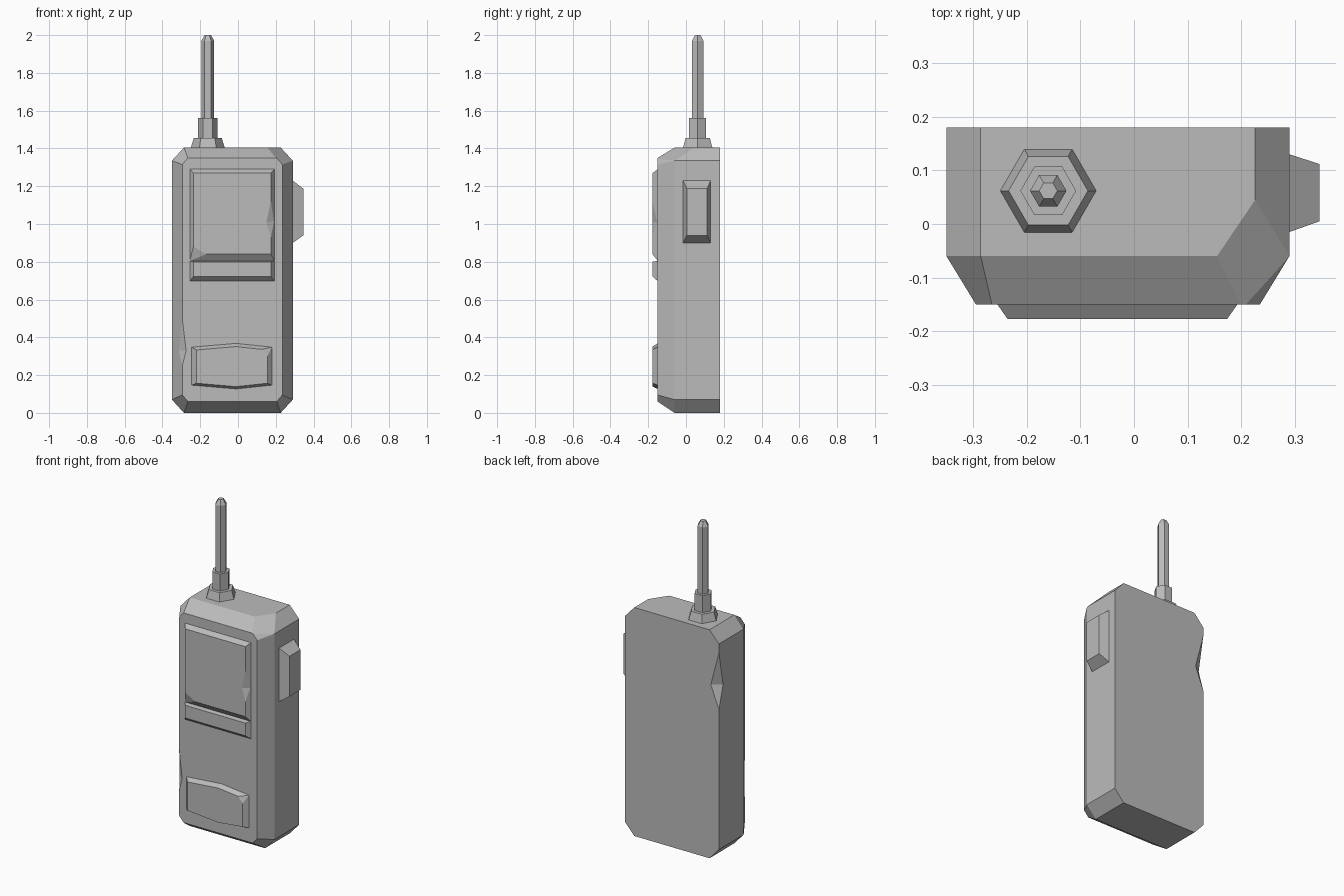
import bpy, bmesh
from mathutils import Vector

cube = bpy.data.objects.get("Cube")
if cube:
    bpy.data.objects.remove(cube)

grey = bpy.data.materials.new("plain_grey")
grey.use_nodes = True
COLOUR = (0.5, 0.5, 0.5, 1)
grey.diffuse_color = COLOUR
grey.node_tree.nodes["Principled BSDF"].inputs["Base Color"].default_value = COLOUR


def finish(name, bm):
    bmesh.ops.recalc_face_normals(bm, faces=bm.faces)
    mesh = bpy.data.meshes.new(name)
    bm.to_mesh(mesh)
    bm.free()
    mesh.materials.append(grey)
    obj = bpy.data.objects.new(name, mesh)
    bpy.context.collection.objects.link(obj)
    return obj


def loft(name, rings):
    """Solid skinned through matching rings of points, capped at both ends."""
    bm = bmesh.new()
    loops = [[bm.verts.new(p) for p in ring] for ring in rings]
    n = len(loops[0])
    for a, b in zip(loops, loops[1:]):
        for i in range(n):
            j = (i + 1) % n
            bm.faces.new((a[i], a[j], b[j], b[i]))
    bm.faces.new(loops[0])
    bm.faces.new(loops[-1])
    return finish(name, bm)


def octagon(y, x0, x1, z0, z1, cx, cz):
    return [(x0 + cx, y, z0), (x1 - cx, y, z0), (x1, y, z0 + cz), (x1, y, z1 - cz),
            (x1 - cx, y, z1), (x0 + cx, y, z1), (x0, y, z1 - cz), (x0, y, z0 + cz)]


def rect(y, x0, x1, z0, z1):
    return [(x0, y, z0), (x1, y, z0), (x1, y, z1), (x0, y, z1)]


def chop(obj, p0, p1, p2):
    """Slice a corner off, on the side away from the part's middle."""
    p0, p1, p2 = map(Vector, (p0, p1, p2))
    normal = (p1 - p0).cross(p2 - p0).normalized()
    middle = sum((v.co for v in obj.data.vertices), Vector()) / len(obj.data.vertices)
    if normal.dot(middle - p0) > 0:
        normal.negate()
    bm = bmesh.new()
    bm.from_mesh(obj.data)
    bmesh.ops.bisect_plane(bm, geom=bm.verts[:] + bm.edges[:] + bm.faces[:],
                           plane_co=p0, plane_no=normal, clear_outer=True)
    bmesh.ops.holes_fill(bm, edges=[e for e in bm.edges if e.is_boundary])
    bmesh.ops.recalc_face_normals(bm, faces=bm.faces)
    bm.to_mesh(obj.data)
    bm.free()


def notch(obj, top, bottom, side_a, side_b):
    """Cut a wedge out of an edge, deepest along the line side_a to side_b."""
    middle = (Vector(side_a) + Vector(side_b)) / 2
    bm = bmesh.new()
    for p in (top, bottom, side_a, side_b):
        bm.verts.new(middle + (Vector(p) - middle) * 1.5)
    bmesh.ops.convex_hull(bm, input=bm.verts[:])
    cutter = finish("notch_cutter", bm)
    cutter.hide_render = True
    mod = obj.modifiers.new("notch", 'BOOLEAN')
    mod.operation, mod.solver, mod.object = 'DIFFERENCE', 'EXACT', cutter
    bpy.context.view_layer.objects.active = obj
    bpy.ops.object.modifier_apply(modifier=mod.name)
    bpy.data.objects.remove(cutter)


BACK, MID, FRONT, RAISED = 0.18, -0.06, -0.15, -0.177

# Body with a bevelled front, one chipped corner and two chipped edges
body = loft("body", [octagon(BACK, -0.35, 0.29, 0, 1.405, 0.064, 0.07),
                     octagon(MID, -0.35, 0.29, 0, 1.405, 0.064, 0.07),
                     octagon(FRONT, -0.295, 0.235, 0.06, 1.35, 0.03, 0.035)])
chop(body, (0.226, 0.045, 1.405), (0.155, MID, 1.405), (0.2, FRONT, 1.35))
notch(body, (-0.35, BACK, 1.28), (-0.35, BACK, 0.93), (-0.295, BACK, 1.07), (-0.35, 0.14, 1.07))
notch(body, (-0.295, FRONT, 0.5), (-0.295, FRONT, 0.25),
      (-0.275, FRONT, 0.33), (-0.313, -0.12, 0.33))

# Screen and the bar below it
screen = loft("screen", [rect(FRONT, -0.255, 0.193, 0.805, 1.29),
                         rect(RAISED, -0.236, 0.174, 0.84, 1.27)])
chop(screen, (-0.236, RAISED, 0.88), (-0.17, RAISED, 0.84), (-0.25, -0.152, 0.81))
notch(screen, (0.174, RAISED, 1.12), (0.174, RAISED, 0.93),
      (0.15, RAISED, 1.01), (0.19, -0.154, 1.01))
loft("screen_bar", [rect(FRONT, -0.255, 0.193, 0.698, 0.805),
                    rect(RAISED, -0.236, 0.174, 0.722, 0.8)])


# Speaker panel with peaked top and bottom edges
def panel(y, x0, x1, z0, z1, peak):
    mid = -0.01
    return [(x0, y, z0), (mid, y, z0 - peak), (x1, y, z0),
            (x1, y, z1), (mid, y, z1 + peak), (x0, y, z1)]


speaker = loft("speaker_panel", [panel(FRONT, -0.245, 0.18, 0.147, 0.348, 0.02),
                                 panel(RAISED, -0.22, 0.155, 0.157, 0.333, 0.018)])
chop(speaker, (0.125, RAISED, 0.336), (0.155, RAISED, 0.3), (0.178, -0.152, 0.345))

# Side button
loft("side_button", [[(x, y, z) for y, z in ((y0, z0), (y1, z0), (y1, z1), (y0, z1))]
                     for x, y0, y1, z0, z1 in ((0.29, -0.015, 0.13, 0.9, 1.23),
                                               (0.346, 0.005, 0.112, 0.94, 1.187))])


# Antenna made of three six-sided sections
def hexagonal(name, *sections):
    bm = bmesh.new()
    loops = []
    for radius, z in sections:
        ring = bmesh.ops.create_circle(bm, segments=6, radius=radius)["verts"]
        # circle points start on the y axis, so swap axes to point along x
        loops.append([(-0.16 + v.co.y, 0.062 + v.co.x, z) for v in ring])
    bm.free()
    return loft(name, loops)


hexagonal("antenna_base", (0.091, 1.4), (0.074, 1.455))
hexagonal("antenna_collar", (0.052, 1.45), (0.052, 1.56))
hexagonal("antenna_rod", (0.034, 1.55), (0.034, 1.97), (0.017, 2.0))
